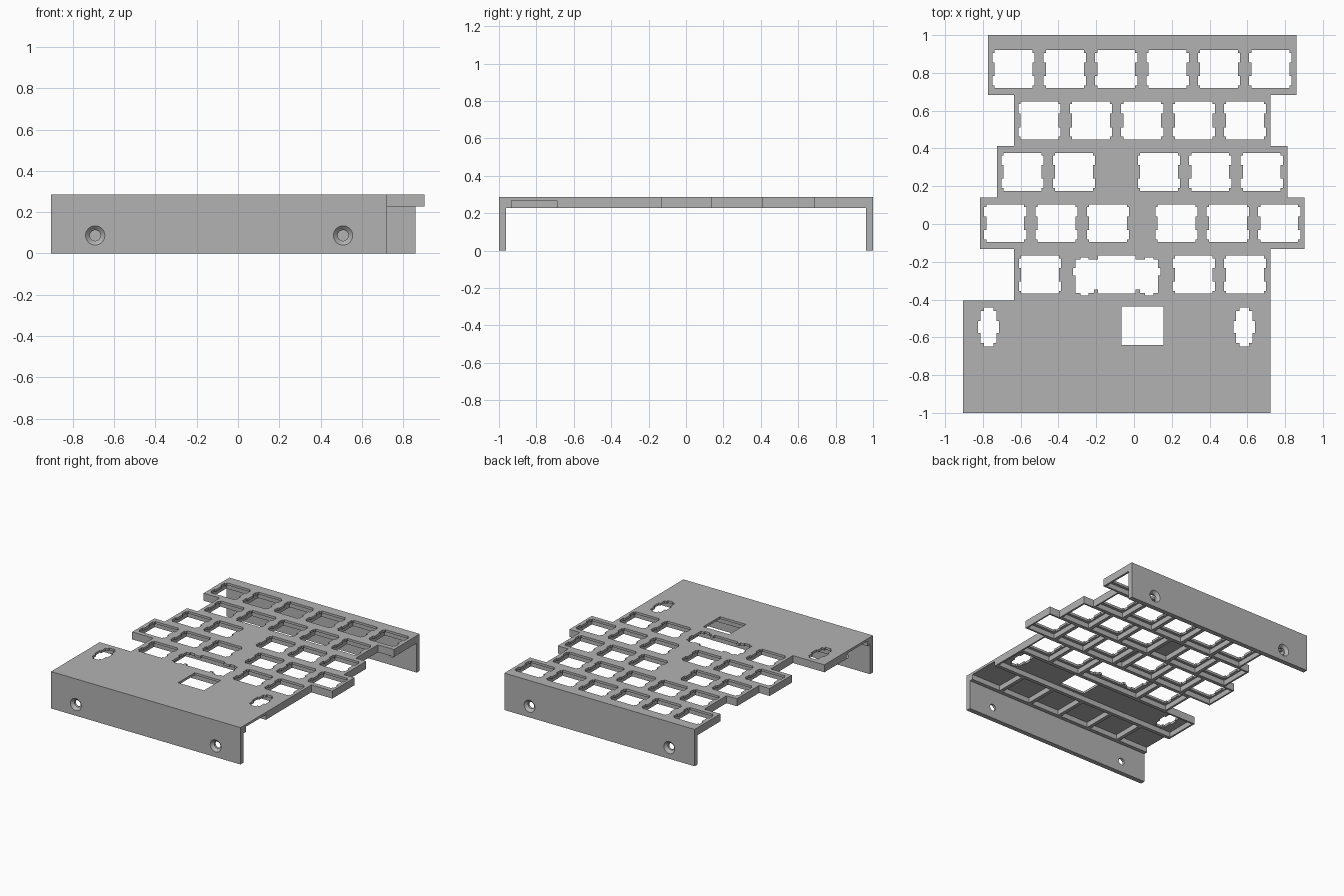
import bpy, bmesh
from math import cos, sin, tau

cube = bpy.data.objects.get("Cube")
if cube:
    bpy.data.objects.remove(cube, do_unlink=True)

U = 0.272                      # key pitch
RIB = 0.014                    # half rib thickness
TOP, SKIN, UNDER = 0.286, 0.268, 0.228
WALL = 0.037
Y0 = 0.82                      # back key row


def prism(bm, pts, z0, z1):
    """Extrude a counter-clockwise outline from z0 to z1."""
    face = bm.faces.new([bm.verts.new((x, y, z0)) for x, y in pts])
    ext = bmesh.ops.extrude_face_region(bm, geom=[face])["geom"]
    verts = [g for g in ext if isinstance(g, bmesh.types.BMVert)]
    bmesh.ops.translate(bm, verts=verts, vec=(0, 0, z1 - z0))


def rect(x0, y0, x1, y1):
    return [(x0, y0), (x1, y0), (x1, y1), (x0, y1)]


def mirror_x(half):
    return half + [(-x, y) for x, y in reversed(half)]


def mirror_xy(quad):
    return mirror_x([(x, -y) for x, y in reversed(quad)] + quad)


def place(pts, cx, cy):
    return [(cx + x, cy + y) for x, y in pts]


def finish(name, bm):
    bmesh.ops.recalc_face_normals(bm, faces=bm.faces)
    mesh = bpy.data.meshes.new(name)
    bm.to_mesh(mesh)
    bm.free()
    obj = bpy.data.objects.new(name, mesh)
    bpy.context.collection.objects.link(obj)
    return obj


def combine(target, tool, operation):
    """Apply a boolean and discard its tool object."""
    tool.hide_render = True
    mod = target.modifiers.new("cut", "BOOLEAN")
    mod.operation, mod.solver, mod.object = operation, "EXACT", tool
    bpy.context.view_layer.objects.active = target
    bpy.ops.object.modifier_apply(modifier=mod.name)
    bpy.data.objects.remove(tool, do_unlink=True)


# Key rows, back to front: left edge, right edge, key centres
rows = [
    (-0.774, 0.86, [-0.638 + U * i for i in range(6)]),
    (-0.636, 0.722, [-0.5 + U * i for i in range(5)]),
    (-0.726, 0.812, [-0.59, -0.318] + [0.132 + U * i for i in range(3)]),
    (-0.816, 0.902, [-0.682 + U * i for i in range(3)] + [0.225 + U * i for i in range(3)]),
    (-0.636, 0.722, [-0.498, 0.316, 0.588]),
]
FRONT_L, FRONT_R = -0.905, 0.722
front_y = Y0 - 4.5 * U         # where the plain front panel starts

# Stepped plate outline
left, right, y = [], [], 1.0
for i, (xl, xr, keys) in enumerate(rows):
    y_next = Y0 - (i + 0.5) * U
    left += [(xl, y), (xl, y_next)]
    if i < 4:
        right += [(xr, y), (xr, y_next)]
    else:
        right += [(xr, y)]
    y = y_next
left += [(FRONT_L, y), (FRONT_L, -1)]
right += [(FRONT_R, -1)]
bm = bmesh.new()
prism(bm, left + right[::-1], UNDER, TOP)
body = finish("keyboard_plate", bm)

# Front and back walls
for xl, xr, y0, y1 in ((FRONT_L, FRONT_R, -1, -1 + WALL),
                       (rows[0][0], rows[0][1], 1 - WALL, 1)):
    bm = bmesh.new()
    prism(bm, rect(xl, y0, xr, y1), 0, TOP)
    combine(body, finish("wall", bm), "UNION")

# Underside pockets, leaving ribs around every cell
bm = bmesh.new()


def pocket(x0, x1, y0, y1):
    prism(bm, rect(x0, y0 + RIB, x1, y1 - RIB), 0.15, SKIN)


for i, (xl, xr, keys) in enumerate(rows):
    cy = Y0 - i * U
    cells = [(k - U / 2, k + U / 2) for k in keys]
    # blank areas between keys become pockets too
    gaps = [(a[1], b[0]) for a, b in zip(cells, cells[1:]) if b[0] - a[1] > 0.05]
    for x0, x1 in cells + gaps:
        pocket(x0 + RIB, x1 - RIB, cy - U / 2, cy + U / 2)
pocket(FRONT_L + RIB, FRONT_R - RIB, front_y - U, front_y)
for i in range(6):             # front cells, open at both ends
    x0 = FRONT_L + U * i
    pocket(x0 - 0.05 if i == 0 else x0 + RIB,
           x0 + U + (0.05 if i == 5 else -RIB),
           front_y - 2 * U, front_y - U)
combine(body, finish("pocket_cutter", bm), "DIFFERENCE")

# Through openings
switch = mirror_xy([(0.1, 0.036), (0.112, 0.036), (0.112, 0.086), (0.1, 0.086), (0.1, 0.1)])
knob = mirror_xy([(0.056, 0.032), (0.043, 0.032), (0.043, 0.085), (0.025, 0.085), (0.025, 0.103)])
wide = mirror_x([
    (0.1, -0.1), (0.1, -0.079), (0.122, -0.079), (0.122, -0.097), (0.15, -0.097),
    (0.15, -0.11), (0.193, -0.11), (0.193, -0.097), (0.219, -0.097), (0.219, -0.005),
    (0.231, -0.005), (0.231, 0.035), (0.219, 0.035), (0.219, 0.079), (0.193, 0.079),
    (0.193, 0.09), (0.15, 0.09), (0.15, 0.079), (0.1, 0.079), (0.1, 0.1)])
bm = bmesh.new()
for i, (xl, xr, keys) in enumerate(rows):
    for k in keys:
        prism(bm, place(switch, k, Y0 - i * U), 0.15, 0.35)
prism(bm, place(wide, -0.091, Y0 - 4 * U), 0.15, 0.35)
for x in (-0.77, 0.584):
    prism(bm, place(knob, x, -0.546), 0.15, 0.35)
prism(bm, rect(-0.066, -0.64, 0.156, -0.436), 0.15, 0.35)
combine(body, finish("opening_cutter", bm), "DIFFERENCE")

# Countersunk screw holes in both walls
bm = bmesh.new()
for side, mid in ((-1, (FRONT_L + FRONT_R) / 2), (1, (rows[0][0] + rows[0][1]) / 2)):
    for x in (mid - 0.6, mid + 0.6):
        rings = []
        for r, y in ((0.052, 1.005), (0.026, 0.98), (0.026, 0.9)):
            rings.append([bm.verts.new((x + r * cos(tau * k / 32), side * y,
                                        0.087 + r * sin(tau * k / 32))) for k in range(32)])
        bm.faces.new(rings[0])
        bm.faces.new(rings[-1])
        for a, b in zip(rings, rings[1:]):
            for k in range(32):
                j = (k + 1) % 32
                bm.faces.new((a[k], a[j], b[j], b[k]))
combine(body, finish("screw_cutter", bm), "DIFFERENCE")

# Colour and shading
grey = bpy.data.materials.new("plain_grey")
grey.use_nodes = True
colour = (0.45, 0.45, 0.45, 1)
grey.diffuse_color = colour
grey.node_tree.nodes["Principled BSDF"].inputs["Base Color"].default_value = colour
body.data.materials.clear()
body.data.materials.append(grey)
for poly in body.data.polygons:
    poly.material_index = 0
bpy.ops.object.select_all(action="DESELECT")
body.select_set(True)
bpy.context.view_layer.objects.active = body
bpy.ops.object.shade_smooth_by_angle(angle=0.5)
